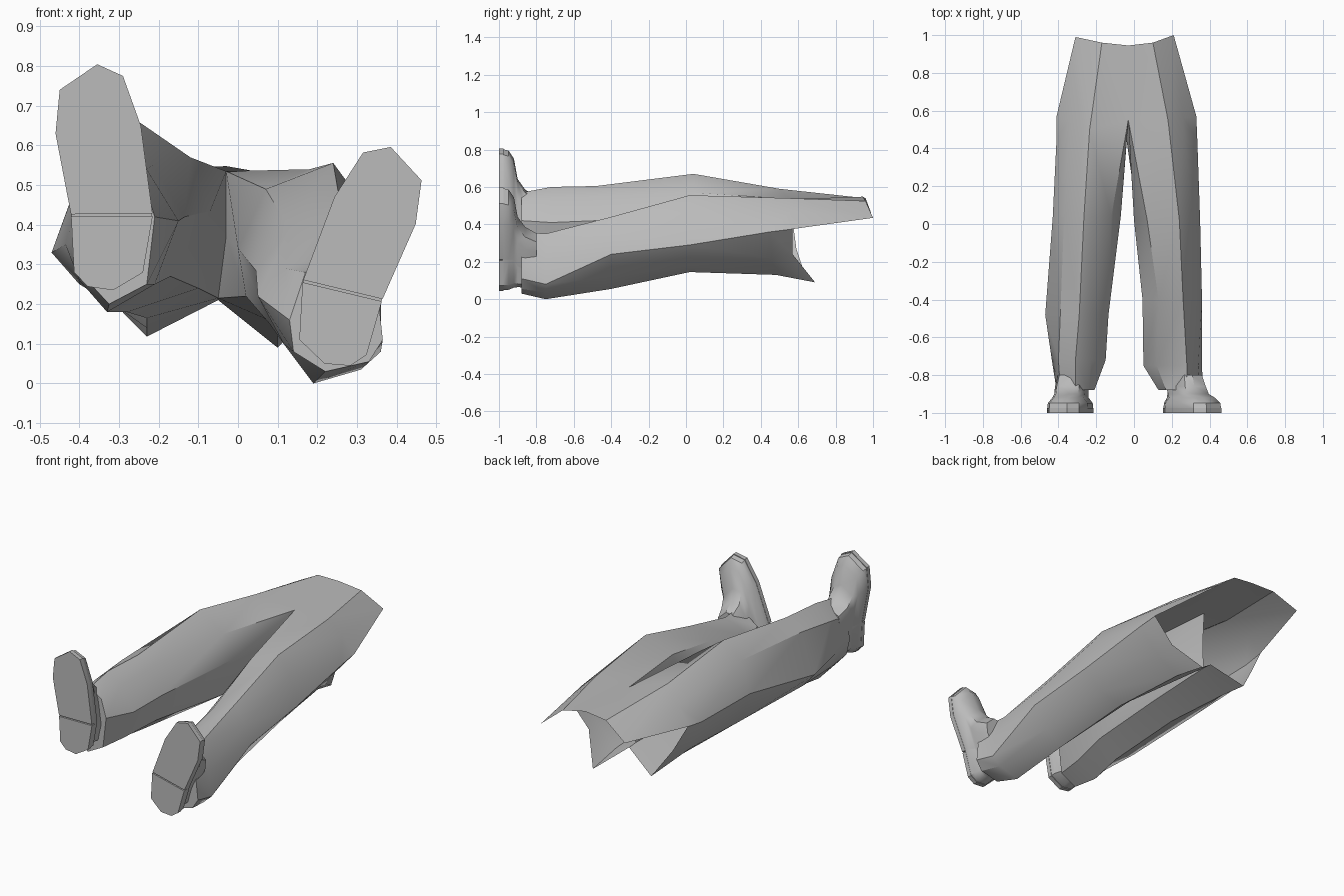
import bpy, bmesh, math

if "Cube" in bpy.data.objects:
    bpy.data.objects.remove(bpy.data.objects["Cube"], do_unlink=True)

grey = bpy.data.materials.new("plain_grey")
grey.use_nodes = True
grey.diffuse_color = (0.5, 0.5, 0.5, 1)
grey.node_tree.nodes["Principled BSDF"].inputs["Base Color"].default_value = (0.5, 0.5, 0.5, 1)


def finish(name, bm, angle):
    mesh = bpy.data.meshes.new(name)
    bm.to_mesh(mesh)
    bm.free()
    mesh.materials.append(grey)
    obj = bpy.data.objects.new(name, mesh)
    bpy.context.collection.objects.link(obj)
    bpy.ops.object.select_all(action='DESELECT')
    obj.select_set(True)
    bpy.context.view_layer.objects.active = obj
    bpy.ops.object.shade_smooth_by_angle(angle=math.radians(angle))
    return obj


def loft(bm, rings, skip_last=()):
    """Bridge rings of points; skip_last lists quads left out of the final band."""
    rows = [[bm.verts.new(p) for p in ring] for ring in rings]
    n = len(rows[0])
    for k in range(len(rows) - 1):
        for i in range(n):
            j = (i + 1) % n
            if k == len(rows) - 2 and i in skip_last:
                continue
            bm.faces.new((rows[k][i], rows[k][j], rows[k + 1][j], rows[k + 1][i]))
    return rows


# Leg cross-sections: front, front-outer, outer, back-outer, back, back-inner, inner, front-inner
left_rings = [
    (-0.88, [(.28, .36), (.35, .25), (.365, .11), (.33, .055), (.22, .03), (.14, .08), (.13, .16), (.17, .28)]),
    (-0.75, [(.28, .35), (.34, .22), (.36, .08), (.31, .035), (.19, .0), (.115, .1), (.05, .22), (.12, .29)]),
    (-0.40, [(.26, .44), (.325, .35), (.36, .24), (.28, .12), (.17, .055), (.08, .15), (.045, .285), (.13, .39)]),
    (0.02, [(.24, .556), (.31, .46), (.35, .29), (.25, .18), (.11, .145), (.02, .22), (0, .34), (.07, .49)]),
]
right_rings = [
    (-0.88, [(-.31, .57), (-.39, .49), (-.41, .36), (-.39, .27), (-.325, .2), (-.23, .25), (-.21, .42), (-.24, .52)]),
    (-0.72, [(-.31, .6), (-.4, .52), (-.435, .35), (-.4, .26), (-.33, .18), (-.21, .25), (-.15, .41), (-.23, .54)]),
    (-0.48, [(-.29, .605), (-.39, .55), (-.47, .33), (-.4, .25), (-.28, .18), (-.17, .27), (-.135, .42), (-.215, .55)]),
    (0.04, [(-.265, .67), (-.37, .58), (-.43, .41), (-.37, .24), (-.23, .165), (-.1, .24), (-.07, .435), (-.12, .57)]),
]
# Crotch seam points and waist seam points shared by both halves
crotch = [(-.05, .52, .215), (-.03, .54, .37), (-.03, .55, .535)]
seam = [(-.05, .58, .21), (-.04, .56, .3), (-.03, .945, .548)]
left_hip = [(.18, .55, .54), (.26, .56, .47), (.335, .45, .36), (.22, .46, .22), (.1, .48, .13)]
left_waist = [(.1, .96, .525), (.21, 1, .435), (.33, .57, .375), (.21, .57, .24), (.1, .69, .09)]
right_hip = [(-.235, .5, .59), (-.34, .55, .51), (-.41, .45, .4), (-.35, .46, .24), (-.23, .45, .14)]
right_waist = [(-.17, .96, .54), (-.31, .99, .46), (-.41, .57, .42), (-.33, .59, .27), (-.23, .64, .118)]

# Trousers: two lofted legs welded at the seam, open at the waist
bm = bmesh.new()
for lower, hip, waist in ((left_rings, left_hip, left_waist), (right_rings, right_hip, right_waist)):
    rings = [[(x, y, z) for x, z in pts] for y, pts in lower]
    rows = loft(bm, rings + [hip + crotch, waist + seam], skip_last=(5, 6))
    bm.faces.new(rows[0])
bmesh.ops.delete(bm, geom=[v for v in bm.verts if not v.link_faces], context='VERTS')
bmesh.ops.remove_doubles(bm, verts=bm.verts, dist=0.0005)
bmesh.ops.recalc_face_normals(bm, faces=bm.faces)
finish("trousers", bm, 35)

# Shoe outline: (outward, along the foot from the heel)
front_outline = [(.089, .2), (.11, .406), (.09, .515), (-.01, .571), (-.072, .536), (-.106, .407), (-.116, .184)]
heel_outline = [(-.116, .178), (-.079, .038), (0, 0), (.063, .015), (.094, .054), (.089, .194)]
outline = front_outline + heel_outline


def place(side, heel, tilt):
    """Return a function taking foot coordinates to the posed shoe."""
    c, s = math.cos(tilt), math.sin(tilt)

    def put(a, b, y):
        return (heel[0] + side * (a * c + b * s), y, heel[1] - a * s + b * c)
    return put


def slab(name, put, pts, y0, y1):
    b = bmesh.new()
    rows = loft(b, [[put(p, q, y) for p, q in pts] for y in (y0, y1)])
    b.faces.new(rows[0])
    b.faces.new(rows[1])
    bmesh.ops.recalc_face_normals(b, faces=b.faces)
    finish(name, b, 30)


for label, side, heel, tilt in (("left", 1, (.218, .05), math.radians(18)),
                                ("right", -1, (-.315, .235), math.radians(5))):
    put = place(side, heel, tilt)
    # Sole plates, split by a narrow groove
    slab(label + "_sole", put, front_outline, -1.0, -0.975)
    slab(label + "_heel", put, heel_outline, -1.0, -0.975)
    # Upper: domed toe shrinking back to the ankle (y, width, length, heel inset)
    b = bmesh.new()
    rings = []
    for y, w, l, off in ((-.98, .99, .99, .003), (-.948, .97, .97, .006), (-.92, .78, .88, .015),
                         (-.9, .74, .68, .02), (-.86, .74, .58, .02), (-.8, .62, .5, .03)):
        rings.append([put(p * w, off + q * l, y) for p, q in outline])
    rows = loft(b, rings)
    b.faces.new(rows[0])
    b.faces.new(rows[-1])
    bmesh.ops.recalc_face_normals(b, faces=b.faces)
    finish(label + "_shoe_upper", b, 40)
